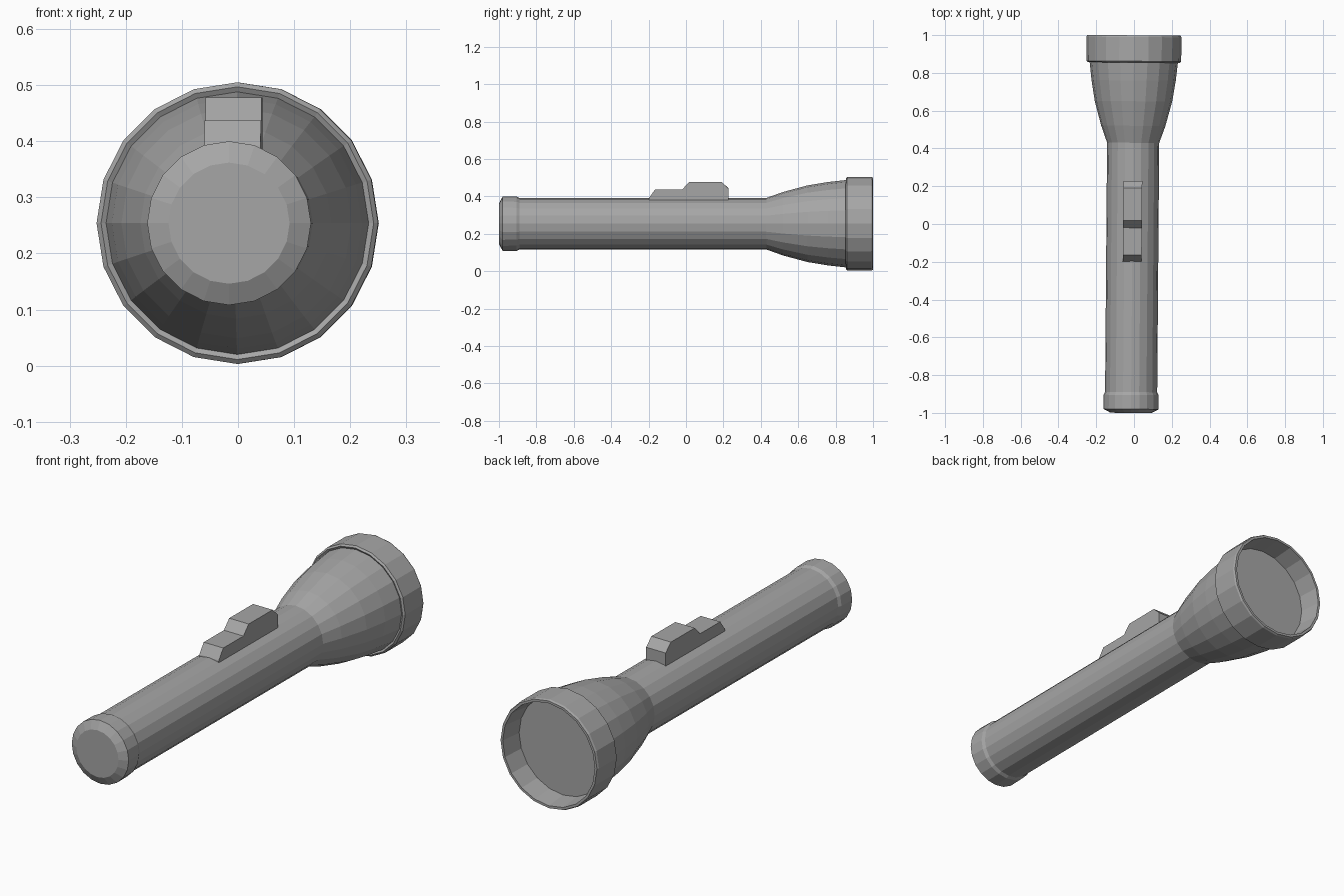
import bpy, bmesh, math

if "Cube" in bpy.data.objects:
    bpy.data.objects.remove(bpy.data.objects["Cube"])

SIDES = 20
AXIS_Z = 0.254
TILT = -0.008      # the torch lies very slightly skewed about z

dark_grey = bpy.data.materials.new("dark_grey")
dark_grey.diffuse_color = (0.38, 0.38, 0.38, 1)
dark_grey.use_nodes = True
dark_grey.node_tree.nodes["Principled BSDF"].inputs["Base Color"].default_value = dark_grey.diffuse_color


def finish(name, bm):
    bmesh.ops.recalc_face_normals(bm, faces=bm.faces)
    mesh = bpy.data.meshes.new(name)
    bm.to_mesh(mesh)
    bm.free()
    mesh.materials.append(dark_grey)
    obj = bpy.data.objects.new(name, mesh)
    obj.location = (-0.008, 0, AXIS_Z)
    obj.rotation_euler.z = TILT
    bpy.context.collection.objects.link(obj)
    return obj


def lathe(name, profile, cap_start=False, cap_end=False):
    """Revolve (y, radius) points around the y axis."""
    bm = bmesh.new()
    rings = []
    for y, r in profile:
        angles = [2 * math.pi * i / SIDES for i in range(SIDES)]
        rings.append([bm.verts.new((r * math.cos(a), y, r * math.sin(a))) for a in angles])
    for a, b in zip(rings, rings[1:]):
        for i in range(SIDES):
            j = (i + 1) % SIDES
            bm.faces.new((a[i], a[j], b[j], b[i]))
    if cap_start:
        bm.faces.new(rings[0])
    if cap_end:
        bm.faces.new(rings[-1])
    return finish(name, bm)


def extrude_x(name, outline, half_width):
    """Extrude a (y, z) side outline across x."""
    bm = bmesh.new()
    left, right = ([bm.verts.new((x, y, z - AXIS_Z)) for y, z in outline]
                   for x in (-half_width, half_width))
    bm.faces.new(left)
    bm.faces.new(right)
    for i in range(len(outline)):
        bm.faces.new((left[i - 1], left[i], right[i], right[i - 1]))
    return finish(name, bm)


# Tail cap with chamfered end
lathe("tail_cap", [(-1.0, 0.108), (-0.98, 0.146), (-0.905, 0.145), (-0.89, 0.138)],
      cap_start=True)

# Barrel and flared head in one turned skin
lathe("barrel_and_head", [(-0.89, 0.138), (0.43, 0.138), (0.52, 0.170), (0.65, 0.205),
                          (0.76, 0.223), (0.86, 0.234)])

# Bezel ring with a chamfered back edge, running in to the recessed lens
lathe("bezel", [(0.86, 0.234), (0.855, 0.243), (0.862, 0.251), (0.99, 0.251), (0.999, 0.247),
                (0.999, 0.236), (0.895, 0.226)], cap_end=True)

# Stepped slide switch
extrude_x("switch", [(-0.20, 0.375), (-0.197, 0.392), (-0.165, 0.437), (-0.02, 0.437),
                     (0.018, 0.478), (0.19, 0.478), (0.228, 0.442), (0.228, 0.375)], 0.05)
